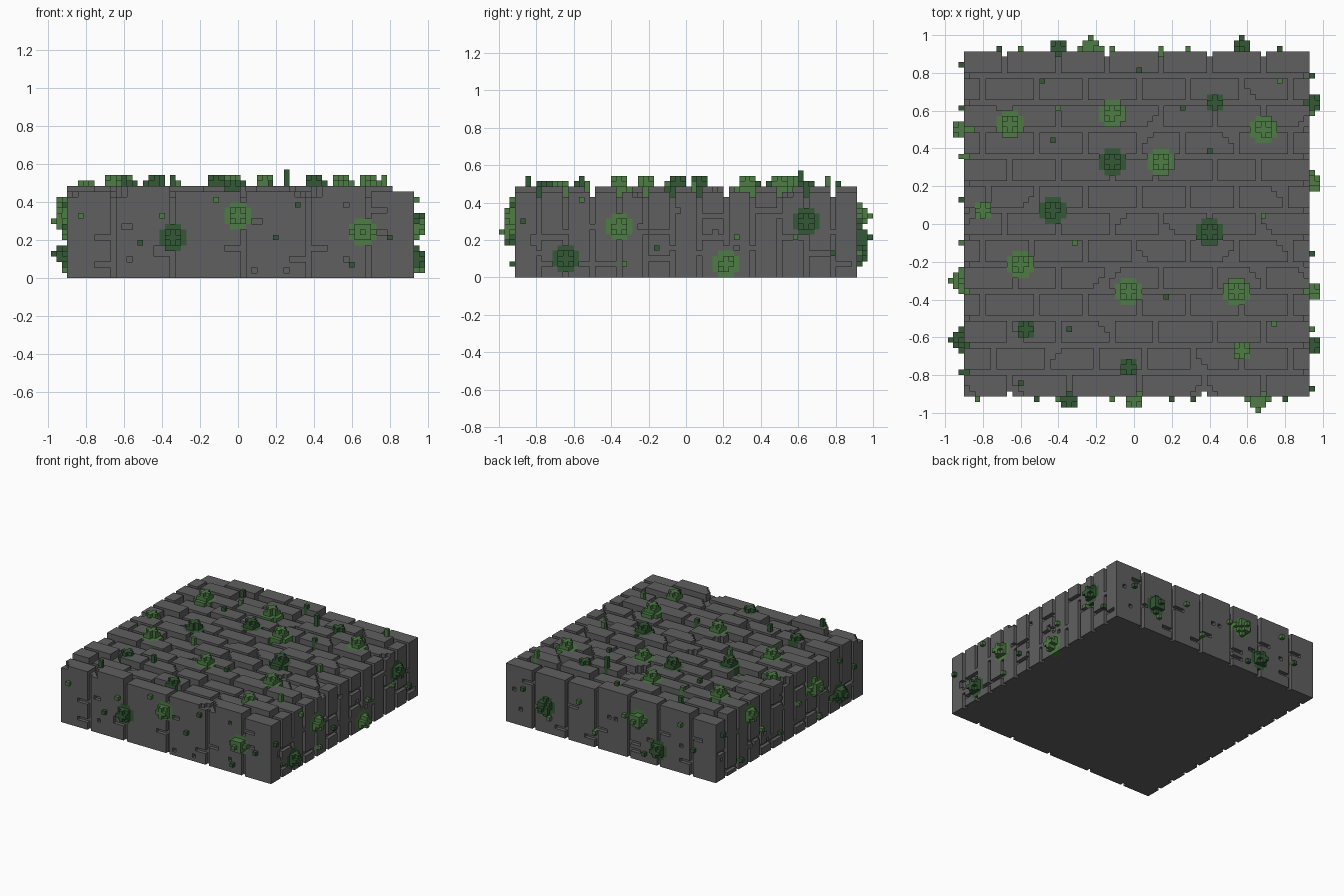
import bpy, bmesh, random

if "Cube" in bpy.data.objects:
    bpy.data.objects.remove(bpy.data.objects["Cube"], do_unlink=True)

random.seed(7)
V = 2 / 70                      # voxel size
N, H = 64, 17                   # block width and height in voxels
X0, Y0 = -0.90, -32 * V         # corner of the block


def material(name, rgb):
    m = bpy.data.materials.new(name)
    m.use_nodes = True
    m.diffuse_color = (*rgb, 1)
    m.node_tree.nodes["Principled BSDF"].inputs["Base Color"].default_value = (*rgb, 1)
    return m


stone = material("grey_stone", (0.115, 0.115, 0.115))
light = material("light_moss_green", (0.075, 0.20, 0.06))
dark = material("dark_moss_green", (0.034, 0.098, 0.036))
PARTS = {"stone_core": stone, "paving_bricks": stone, "side_blocks": stone,
         "light_moss": light, "dark_moss": dark}

# Solid block, sorted into core, top course and side skin
cells = {}
for i in range(N):
    for j in range(N):
        for k in range(H):
            side = i in (0, N - 1) or j in (0, N - 1)
            cells[i, j, k] = ("paving_bricks" if k >= H - 2 else
                              "side_blocks" if side else "stone_core")


def cut(p):
    cells.pop(p, None)


# Brick joints in each paving row, from front to back
JOINTS = [
    (8, 19, 32, 44, 55), (5, 15, 24, 33, 42, 51, 60), (8, 17, 27, 35, 46, 55),
    (3, 13, 22, 32, 41, 51, 60), (9, 17, 26, 36, 46, 55), (3, 12, 22, 31, 41, 50, 60),
    (7, 17, 27, 36, 45, 54), (4, 13, 22, 32, 41, 50, 59), (8, 17, 27, 35, 46, 54),
    (3, 13, 22, 32, 40, 50, 60), (8, 17, 26, 36, 46, 55), (3, 13, 22, 32, 41, 51, 60),
    (7, 17, 26, 36, 45, 55)]

# Paving: row grooves, joints, uneven brick heights and chipped corners
for j in range(4, N, 5):
    for i in range(N):
        cut((i, j, 15))
        cut((i, j, 16))
for row, joints in enumerate(JOINTS):
    j0 = row * 5
    for i in joints:
        for j in range(j0, j0 + 4):
            cut((i, j, 15))
            cut((i, j, 16))
    ends = (-1, *joints, N)
    for a, b in zip(ends, ends[1:]):
        if b == N or random.random() < (0.6 if row == 0 else 0.3):
            for i in range(a + 1, b):
                for j in range(j0, j0 + 4):
                    cut((i, j, 16))
        if random.random() < 0.4 and b - a > 6:
            ci, di = random.choice([(a + 1, 1), (b - 1, -1)])
            cj, dj = random.choice([(j0, 1), (j0 + 3, -1)])
            for i, j in ((ci, cj), (ci + di, cj), (ci, cj + dj)):
                cut((i, j, 15))
                cut((i, j, 16))


# Map face coordinates (along, up, outward) to a voxel
FACES = {
    "front": lambda u, w, d: (u, -1 - d, w),
    "back": lambda u, w, d: (u, N + d, w),
    "left": lambda u, w, d: (N + d, u, w),
    "right": lambda u, w, d: (-1 - d, u, w),
    "top": lambda u, w, d: (u, w, H + d)}

# Side faces: upright grooves with bridges, short slots and pits
for face, grooves in (("front", JOINTS[0]), ("back", JOINTS[-1]),
                      ("left", range(4, N, 5)), ("right", range(4, N, 5))):
    at = FACES[face]
    wide = face in ("front", "back")
    for u in grooves:
        bridge = -1 if wide else random.randint(3, 12)
        for w in range(15):
            if w != bridge:
                cut(at(u, w, -1))
        for _ in range(2 if wide else 1):
            w, s = random.randint(1, 12), random.choice((-1, 1))
            for n in range(1, 4 if wide else 5):
                if 1 < u + s * n < N - 1:
                    cut(at(u + s * n, w, -1))
    for _ in range(9):
        cut(at(random.randint(2, N - 3), random.randint(1, 14), -1))

# Moss clumps: (along, up, size) in units, for each face and shade
CLUMPS = {
    ("top", "light_moss"): [(-.66, .52, 2), (-.12, .58, 2), (.13, .34, 2), (.69, .5, 2),
                            (-.81, .07, 1), (-.6, -.2, 2), (-.02, -.36, 2), (.54, -.37, 2),
                            (.56, -.66, 1)],
    ("top", "dark_moss"): [(-.12, .34, 2), (-.43, .07, 2), (.39, -.05, 2), (-.56, -.56, 1),
                           (-.03, -.76, 1), (.43, .65, 1)],
    ("front", "light_moss"): [(.01, .33, 2), (.65, .25, 3)],
    ("front", "dark_moss"): [(-.35, .22, 2)],
    ("left", "light_moss"): [(-.36, .27, 2), (.22, .08, 2)],
    ("left", "dark_moss"): [(-.65, .11, 2), (.64, .3, 2)],
    ("right", "light_moss"): [(-.3, .3, 3), (.5, .38, 2)],
    ("right", "dark_moss"): [(-.61, .13, 3)],
    ("back", "light_moss"): [(-.23, .33, 3)],
    ("back", "dark_moss"): [(.58, .22, 3), (-.41, .12, 2)]}
RADII = {1: (2.0, 1.8, 1.2), 2: (2.6, 2.4, 1.9, 1.1), 3: (2.7, 2.6, 2.2, 1.5, 0.8)}


def to_cell(face, a, b):
    u = (a - (Y0 if face in ("left", "right") else X0)) / V
    w = (b - (Y0 if face == "top" else 0)) / V
    return int(u), int(w)


for (face, part), spots in CLUMPS.items():
    for a, b, size in spots:
        cu, cw = to_cell(face, a, b)
        for layer, r in enumerate(RADII[size]):
            for du in range(-3, 4):
                for dw in range(-3, 4):
                    dist = (du * du + dw * dw) ** 0.5
                    ragged = dist > 1 and random.random() < 0.2 and layer > 1
                    if dist < r and not ragged and cw + dw >= 0:
                        cells[FACES[face](cu + du, cw + dw, layer - 2)] = part

# Single moss tufts and stems on top: (x, y, height)
TUFTS = {
    "light_moss": [(-.40, .62, 1), (.68, .05, 1), (-.31, -.10, 1), (.73, -.52, 1), (.78, .76, 2)],
    "dark_moss": [(-.49, .76, 1), (.02, .82, 1), (.40, .39, 1), (-.35, -.55, 2), (.17, -.38, 1),
                  (-.60, -.83, 2), (-.44, .45, 1), (.25, .61, 3)]}
for part, spots in TUFTS.items():
    for x, y, h in spots:
        u, w = to_cell("top", x, y)
        for d in range(-2, h):
            cells[u, w, H + d] = part

# Single moss tufts on the sides
for face in ("front", "back", "left", "right"):
    for n in range(8):
        u = int((n + random.uniform(0.15, 0.85)) * N / 8)
        w = random.randint(1, 14)
        part = random.choice(("light_moss", "dark_moss"))
        for d in (-1, 0):
            cells[FACES[face](u, w, d)] = part

# Outward faces of a voxel: neighbour direction and corner offsets
SIDES = [((1, 0, 0), ((1, 0, 0), (1, 1, 0), (1, 1, 1), (1, 0, 1))),
         ((-1, 0, 0), ((0, 0, 0), (0, 0, 1), (0, 1, 1), (0, 1, 0))),
         ((0, 1, 0), ((0, 1, 0), (0, 1, 1), (1, 1, 1), (1, 1, 0))),
         ((0, -1, 0), ((0, 0, 0), (1, 0, 0), (1, 0, 1), (0, 0, 1))),
         ((0, 0, 1), ((0, 0, 1), (1, 0, 1), (1, 1, 1), (0, 1, 1))),
         ((0, 0, -1), ((0, 0, 0), (0, 1, 0), (1, 1, 0), (1, 0, 0)))]

# Skin the exposed voxel faces of each part
for part, mat in PARTS.items():
    bm = bmesh.new()
    verts = {}
    for (i, j, k), owner in cells.items():
        if owner != part:
            continue
        for (a, b, c), corners in SIDES:
            if (i + a, j + b, k + c) in cells:
                continue
            quad = []
            for p, q, r in corners:
                key = (i + p, j + q, k + r)
                if key not in verts:
                    verts[key] = bm.verts.new((X0 + key[0] * V, Y0 + key[1] * V, key[2] * V))
                quad.append(verts[key])
            bm.faces.new(quad)
    mesh = bpy.data.meshes.new(part)
    bm.to_mesh(mesh)
    bm.free()
    mesh.materials.append(mat)
    bpy.context.collection.objects.link(bpy.data.objects.new(part, mesh))
